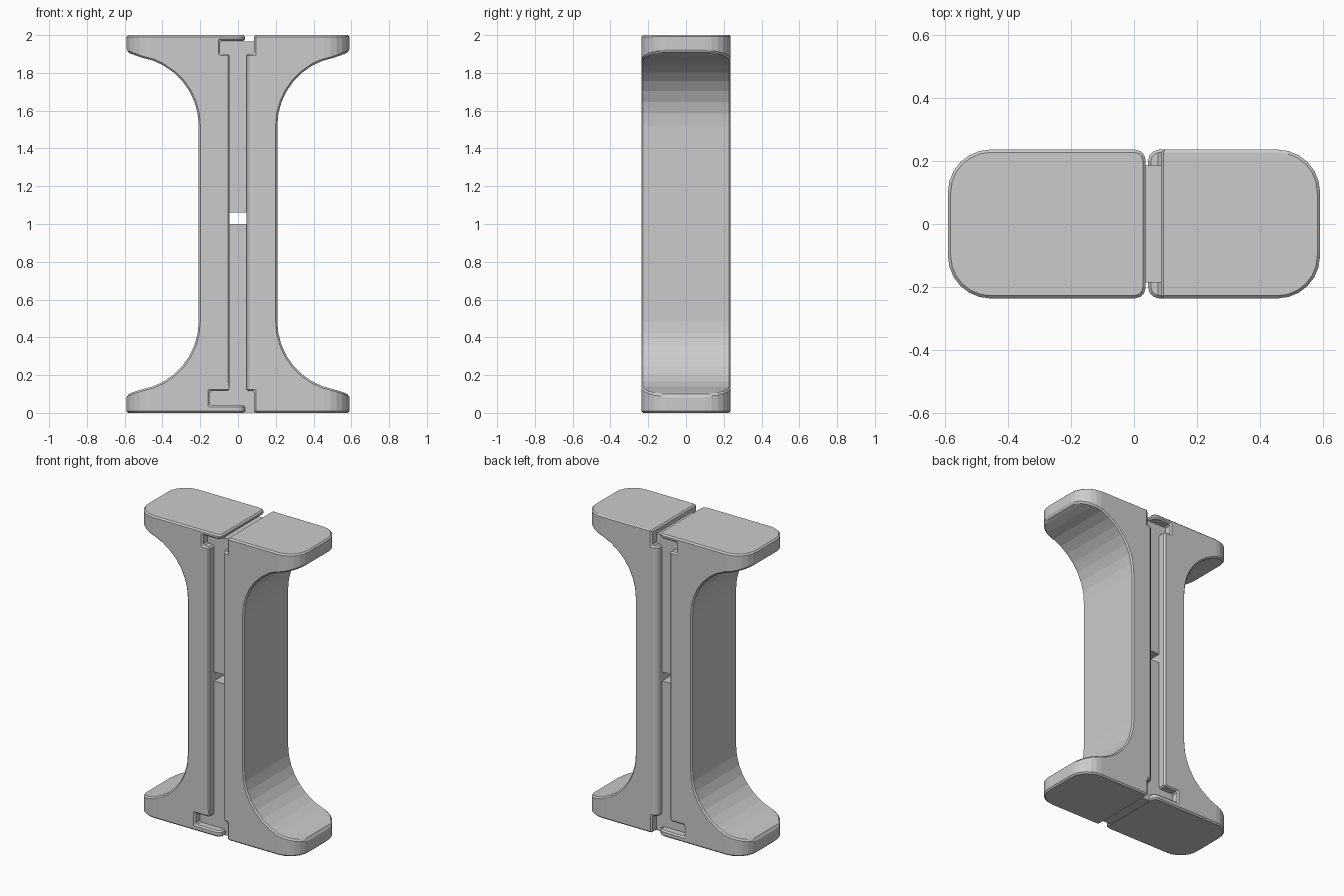
import bpy, bmesh
from math import sin, cos, pi, radians

if "Cube" in bpy.data.objects:
    bpy.data.objects.remove(bpy.data.objects["Cube"])

HALF_DEPTH = 0.236


def prism(name, pts, axis, lo, hi):
    """Extrude a 2D outline along y (x/z outline) or z (x/y outline)."""
    bm = bmesh.new()
    place = (lambda a, b, t: (a, t, b)) if axis == 'y' else (lambda a, b, t: (a, b, t))
    face = bm.faces.new([bm.verts.new(place(a, b, lo)) for a, b in pts])
    new = bmesh.ops.extrude_face_region(bm, geom=[face])['geom']
    shift = place(0, 0, hi - lo)
    bmesh.ops.translate(bm, vec=shift, verts=[v for v in new if isinstance(v, bmesh.types.BMVert)])
    bmesh.ops.recalc_face_normals(bm, faces=bm.faces)
    me = bpy.data.meshes.new(name)
    bm.to_mesh(me)
    bm.free()
    ob = bpy.data.objects.new(name, me)
    bpy.context.collection.objects.link(ob)
    return ob


def arc(cx, cz, r, a0, a1, n):
    return [(cx + r * cos(radians(a0 + (a1 - a0) * i / n)),
             cz + r * sin(radians(a0 + (a1 - a0) * i / n))) for i in range(n + 1)]


def apply_mods(ob):
    dg = bpy.context.evaluated_depsgraph_get()
    me = bpy.data.meshes.new_from_object(ob.evaluated_get(dg))
    ob.modifiers.clear()
    ob.data = me


def bevel(ob, width):
    b = ob.modifiers.new('edge_bevel', 'BEVEL')
    b.width, b.segments = width, 1
    b.limit_method, b.angle_limit = 'ANGLE', radians(50)
    b.use_clamp_overlap = False
    apply_mods(ob)


# Outer side: flanges flowing into the leg through quarter-round fillets (top to bottom)
outer = ([(0.59, 2.0), (0.59, 1.925), (0.58, 1.908), (0.56, 1.899)]
         + arc(0.575, 1.52, 0.367, 100, 180, 8)
         + arc(0.575, 0.485, 0.367, 180, 260, 8)
         + [(0.56, 0.108), (0.58, 0.099), (0.59, 0.082), (0.59, 0.0)])

# Inner sides with the slot and its end pockets (bottom to top)
inner_left = [(0.037, 0.0), (0.037, 0.04), (-0.15, 0.04), (-0.15, 0.115), (-0.045, 0.115),
              (-0.045, 1.9), (-0.095, 1.9), (-0.095, 1.97), (0.037, 1.97), (0.037, 2.0)]
inner_right = [(0.085, 0.0), (0.085, 0.115), (0.045, 0.115),
               (0.045, 1.9), (0.085, 1.9), (0.085, 2.0)]


def half(name, side, inner, inner_x):
    body = prism(name, [(side * x, z) for x, z in outer] + inner, 'y', -HALF_DEPTH, HALF_DEPTH)
    # Plan outline: large outer corner radii, small inner ones
    R, r, D = 0.135, 0.035, HALF_DEPTH
    xi = inner_x * side
    plan = (arc(0.59 - R, -D + R, R, -90, 0, 6) + arc(0.59 - R, D - R, R, 0, 90, 6)
            + arc(xi + r, D - r, r, 90, 180, 3) + arc(xi + r, -D + r, r, 180, 270, 3))
    cutter = prism(name + '_plan', [(side * x, y) for x, y in plan], 'z', -0.1, 2.1)
    m = body.modifiers.new('round_plan', 'BOOLEAN')
    m.operation, m.solver, m.object = 'INTERSECT', 'EXACT', cutter
    bpy.context.view_layer.update()
    apply_mods(body)
    bpy.data.objects.remove(cutter)
    bevel(body, 0.009)


half('left_half', -1, inner_left, 0.037)
half('right_half', 1, inner_right, 0.045)

# Recessed web strips with hooked ends, leaving a small window at mid height
WEB = 0.185
e = 0.004
prism('upper_web', [(-0.045 - e, 1.06), (0.045 + e, 1.06), (0.045 + e, 1.9 - e), (0.085 + e, 1.9 - e),
                    (0.085 + e, 1.965), (-0.095 - e, 1.965), (-0.095 - e, 1.9 - e),
                    (-0.045 - e, 1.9 - e)], 'y', -WEB, WEB)
prism('lower_web', [(-0.045 - e, 1.0), (0.045 + e, 1.0), (0.045 + e, 0.115 + e), (0.085 + e, 0.115 + e),
                    (0.085 + e, 0.002), (0.03, 0.002), (0.03, 0.04 - e), (-0.15 - e, 0.04 - e),
                    (-0.15 - e, 0.115 + e), (-0.045 - e, 0.115 + e)], 'y', -WEB, WEB)
